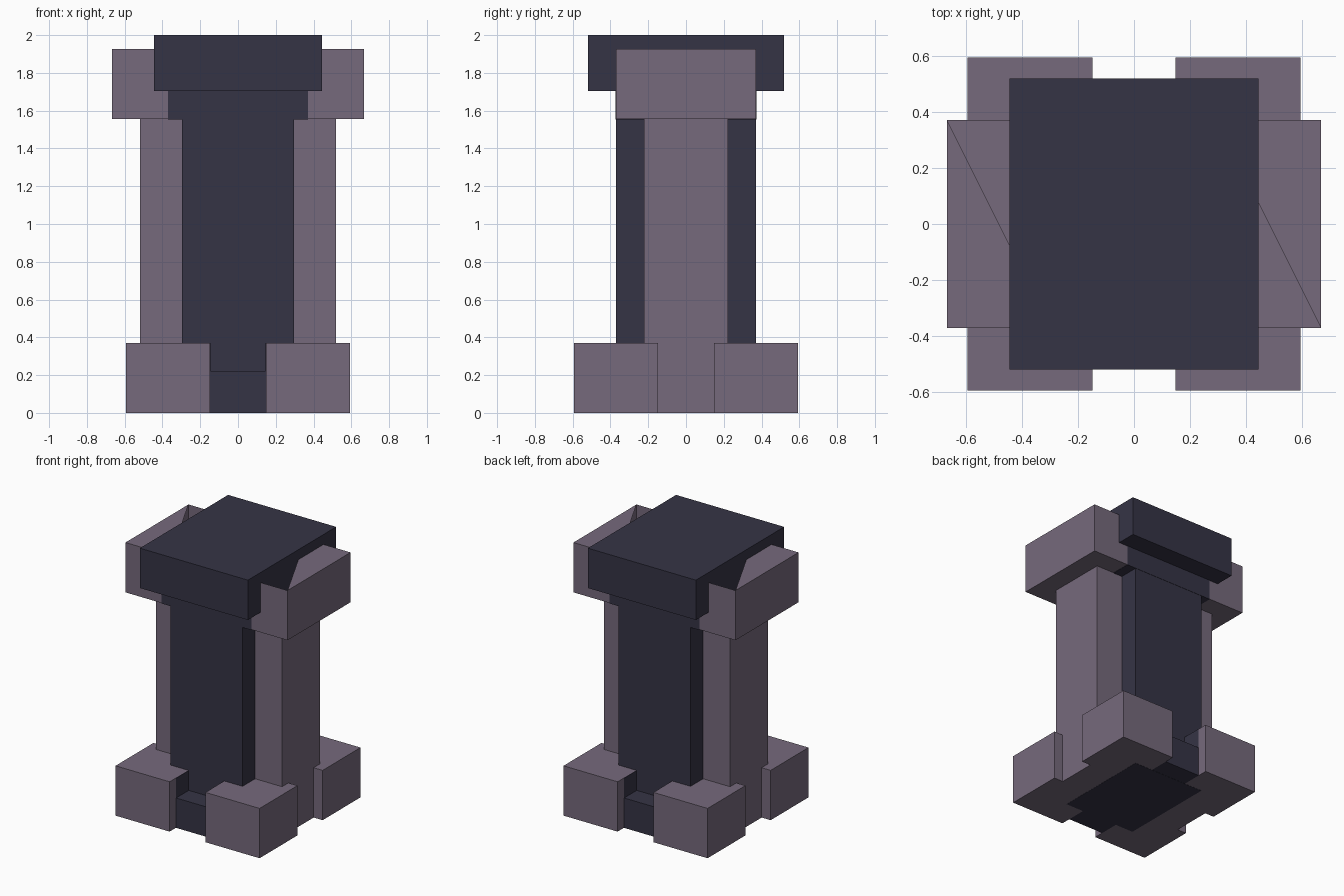
import bpy, bmesh
from mathutils import Matrix, Vector

if "Cube" in bpy.data.objects:
    bpy.data.objects.remove(bpy.data.objects["Cube"], do_unlink=True)

U = 2 / 27      # one modelling unit: the tower is 27 units tall
EPS = 0.03      # tiny offset, in units, that separates touching surfaces


def material(name, rgb):
    m = bpy.data.materials.new(name)
    m.use_nodes = True
    m.diffuse_color = (*rgb, 1)
    m.node_tree.nodes["Principled BSDF"].inputs["Base Color"].default_value = (*rgb, 1)
    return m


DARK = material("dark_slate", (0.036, 0.034, 0.060))
LIGHT = material("dusty_purple", (0.182, 0.144, 0.202))


def finish(bm, name, mat):
    mesh = bpy.data.meshes.new(name)
    bm.to_mesh(mesh)
    bm.free()
    mesh.materials.append(mat)
    ob = bpy.data.objects.new(name, mesh)
    bpy.context.collection.objects.link(ob)
    return ob


def box_mesh(lo, hi):
    lo, hi = Vector(lo) * U, Vector(hi) * U
    bm = bmesh.new()
    bmesh.ops.create_cube(bm, size=1, matrix=Matrix.Translation((lo + hi) / 2)
                          @ Matrix.Diagonal((*(hi - lo), 1)))
    return bm


def box(name, mat, lo, hi):
    return finish(box_mesh(lo, hi), name, mat)


# Dark centre: shaft, base ledge, neck and cap
box("shaft", DARK, (-4, -5, -EPS / 2), (4, 5, 23))
box("base_ledge", DARK, (-2, -7, 0), (2, 7, 3))
box("neck", DARK, (-5, -5 - EPS, 21 - EPS), (5, 5 + EPS, 23))
box("cap", DARK, (-6, -7, 23), (6, 7, 27))

# Side pillars running through the shaft
box("side_pillars", LIGHT, (-7, -3, 0), (7, 3, 21))

# Four corner feet, each with a dark inner plate above the ledge
for sx, side in ((1, "left"), (-1, "right")):
    for sy, end in ((-1, "front"), (1, "back")):
        xs, ys = sorted((2 * sx, 8 * sx)), sorted((2 * sy, 8 * sy))
        box(f"{end}_{side}_foot", LIGHT, (xs[0], ys[0], 0), (xs[1], ys[1], 5))
        px, py = sorted((2 * sx, (2 - EPS) * sx)), sorted((5 * sy, 7 * sy))
        box(f"{end}_{side}_foot_plate", DARK, (px[0], py[0], 3), (px[1], py[1], 5))


# Hollow arms whose top is only half covered by a triangle
def arm(name, angle):
    bm = box_mesh((4, -5, 21), (9, 5, 26))
    top = max(bm.faces, key=lambda f: f.calc_center_median().z)
    corners = [v for v in top.verts if v.co.x > 5 * U or v.co.y > 0]
    bmesh.ops.delete(bm, geom=[top], context="FACES_ONLY")
    lid = bm.faces.new(corners)
    lid.normal_update()
    if lid.normal.z < 0:
        lid.normal_flip()
    bm.transform(Matrix.Rotation(angle, 4, "Z"))
    finish(bm, name, LIGHT)


arm("left_arm", 0)
arm("right_arm", 3.14159265)
